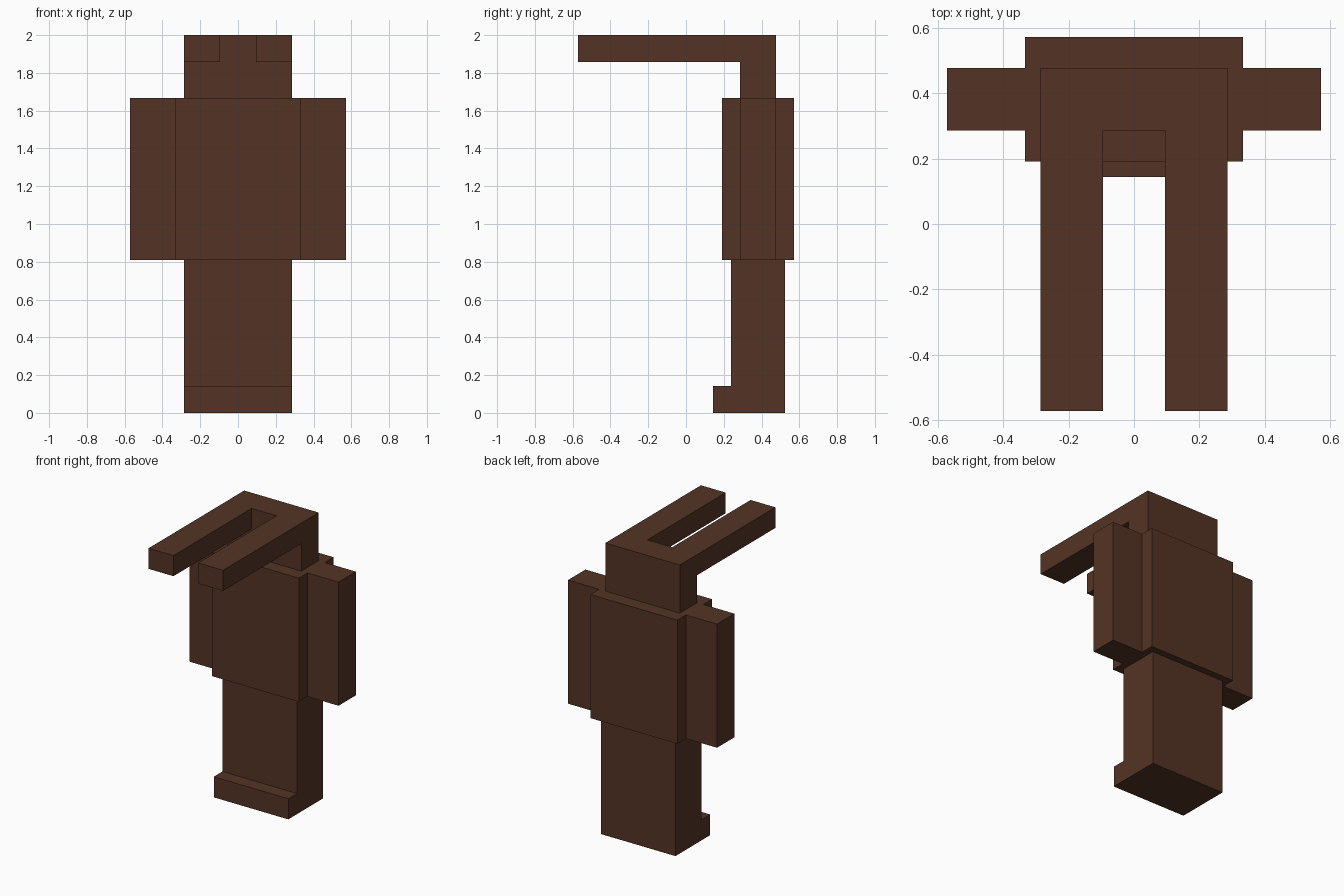
import bpy

cube = bpy.data.objects.get("Cube")
if cube:
    bpy.data.objects.remove(cube, do_unlink=True)

U = 1 / 21  # one block unit

brown = bpy.data.materials.new("dark_brown")
brown.use_nodes = True
colour = (0.087, 0.034, 0.018, 1)
brown.diffuse_color = colour
bsdf = next(n for n in brown.node_tree.nodes if n.type == 'BSDF_PRINCIPLED')
bsdf.inputs["Base Color"].default_value = colour


def box(name, x, y, z):
    """Block spanning the given (min, max) ranges in block units."""
    spans = (x, y, z)
    bpy.ops.mesh.primitive_cube_add(size=1, location=[(a + b) / 2 * U for a, b in spans])
    ob = bpy.context.object
    ob.name = name
    ob.scale = [(b - a) * U for a, b in spans]
    bpy.ops.object.transform_apply(location=False, rotation=False, scale=True)
    ob.data.materials.append(brown)
    return ob


# Lower body and foot
box("legs", (-6, 6), (5, 11), (0, 17))
box("foot_toe", (-6, 6), (3, 5), (0, 3))

# Torso and head
box("torso", (-7, 7), (4, 12), (17, 35))
box("head", (-6, 6), (6, 10), (35, 42))

# Paired arms and long forward prongs on the head
for side, s in (("left", 1), ("right", -1)):
    box(side + "_arm", sorted((7 * s, 12 * s)), (6, 10), (17, 35))
    box(side + "_prong", sorted((2 * s, 6 * s)), (-12, 6), (39, 42))
